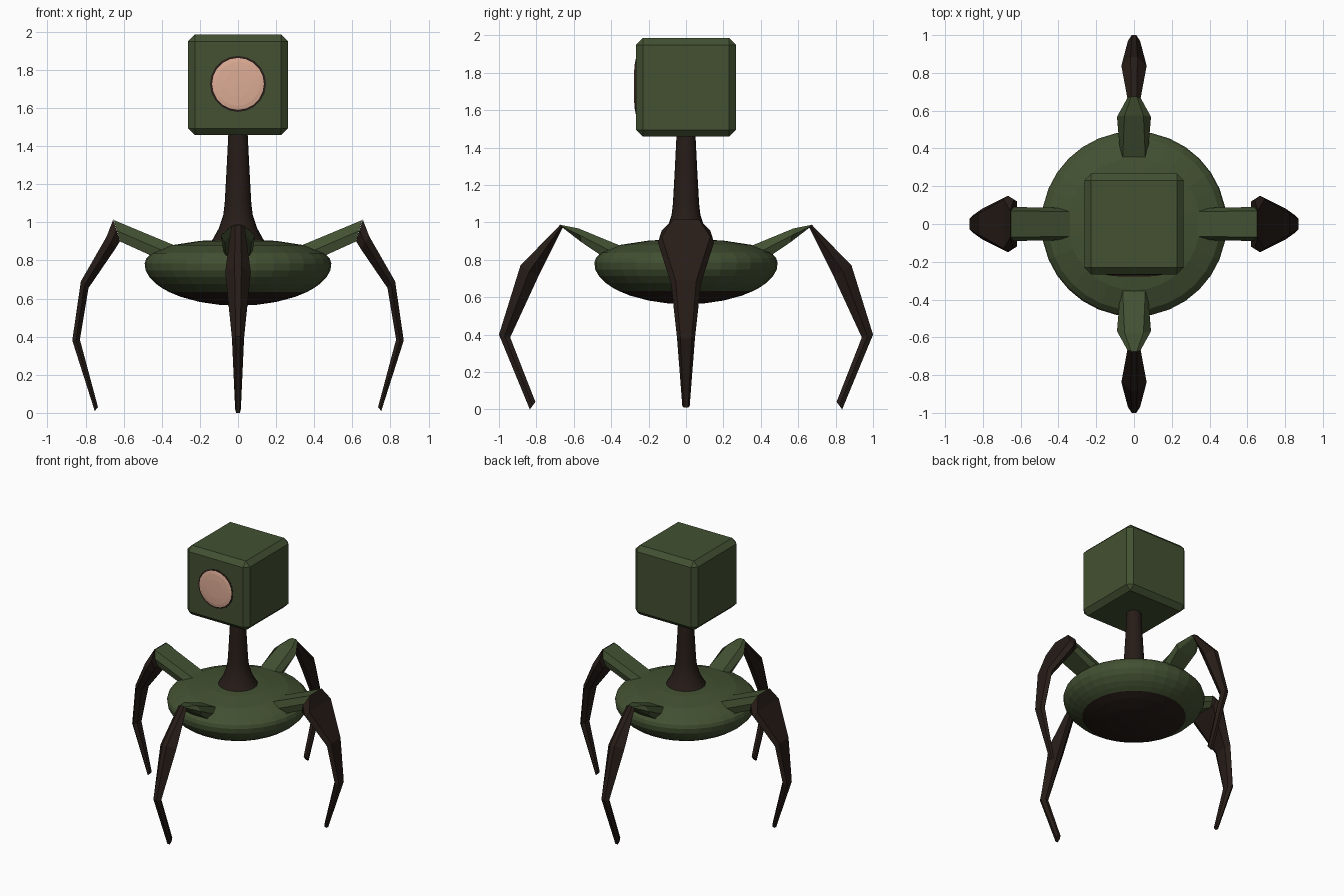
import bpy, bmesh, math
from mathutils import Matrix, Vector

if "Cube" in bpy.data.objects:
    bpy.data.objects.remove(bpy.data.objects["Cube"])


def material(name, rgb):
    m = bpy.data.materials.new(name)
    m.diffuse_color = (*rgb, 1)
    m.use_nodes = True
    m.node_tree.nodes["Principled BSDF"].inputs["Base Color"].default_value = m.diffuse_color
    return m


GREEN = material("green", (0.056, 0.082, 0.032))
BROWN = material("dark_brown", (0.020, 0.012, 0.009))
PEACH = material("peach", (0.72, 0.41, 0.30))


def finish(name, bm, mat):
    bmesh.ops.recalc_face_normals(bm, faces=bm.faces)
    me = bpy.data.meshes.new(name)
    bm.to_mesh(me)
    bm.free()
    me.materials.append(mat)
    ob = bpy.data.objects.new(name, me)
    bpy.context.collection.objects.link(ob)
    return ob


def skin(bm, rings):
    for a, b in zip(rings, rings[1:]):
        n = len(a)
        for i in range(n):
            bm.faces.new((a[i], a[(i + 1) % n], b[(i + 1) % n], b[i]))
    bm.faces.new(rings[0])
    bm.faces.new(rings[-1])


def lathe(name, profile, mat, sides=32):
    """Revolve (radius, z) points about the z axis, capped at both ends."""
    bm = bmesh.new()
    rings = [[bm.verts.new((r * math.cos(2 * math.pi * i / sides),
                            r * math.sin(2 * math.pi * i / sides), z))
              for i in range(sides)] for r, z in profile]
    skin(bm, rings)
    return finish(name, bm, mat)


def limb(name, sections, mat, angle):
    """Loft six-sided sections: (outer d, z), (inner d, z), (outer, mid, inner half widths)."""
    bm = bmesh.new()
    rings = []
    for (od, oz), (nd, nz), (wo, wm, wi) in sections:
        md, mz = (od + nd) / 2, (oz + nz) / 2
        pts = [(od, -wo, oz), (od, wo, oz), (md, wm, mz),
               (nd, wi, nz), (nd, -wi, nz), (md, -wm, mz)]
        rings.append([bm.verts.new(p) for p in pts])
    skin(bm, rings)
    bm.transform(Matrix.Rotation(angle, 4, 'Z'))
    return finish(name, bm, mat)


# Body: low dome on top, half ellipsoid below, dark underside
def bowl(r):
    return (r, 0.785 - 0.222 * math.sqrt(1 - (r / 0.492) ** 2))


lathe("body", [(0.05, 0.91), (0.2, 0.903), (0.35, 0.88), (0.455, 0.838), (0.482, 0.81),
               (0.49, 0.785)] + [bowl(r) for r in (0.485, 0.465, 0.43, 0.395, 0.36)], GREEN)
lathe("underside", [bowl(r) for r in (0.36, 0.3, 0.2, 0.1, 0.02)], BROWN)

# Flared neck
neck = lathe("neck", [(0.145, 0.89), (0.128, 0.92), (0.1, 0.97), (0.077, 1.04),
                      (0.07, 1.1), (0.06, 1.28), (0.05, 1.48)], BROWN, 24)
for p in neck.data.polygons:
    p.use_smooth = len(p.vertices) == 4

# Chamfered box head
bm = bmesh.new()
bmesh.ops.create_cube(bm, size=1)
bmesh.ops.scale(bm, vec=(0.526, 0.534, 0.527), verts=bm.verts)
bmesh.ops.bevel(bm, geom=bm.edges[:], offset=0.036, segments=1, affect='EDGES')
bmesh.ops.translate(bm, vec=(0, 0, 1.7215), verts=bm.verts)
finish("head", bm, GREEN)

# Domed eye with a thin dark rim, turned to face the front
for name, prof, mat in (
        ("eye_rim", [(0.147, -0.02), (0.147, 0.002), (0.135, 0.004)], BROWN),
        ("eye", [(0.136, -0.01), (0.136, 0.004), (0.115, 0.008), (0.07, 0.011), (0.01, 0.012)], PEACH)):
    ob = lathe(name, prof, mat, 20)
    ob.data.transform(Matrix.Translation((0, -0.267, 1.727)) @ Matrix.Rotation(math.pi / 2, 4, 'X'))

# Side legs: broad, shield-like shins
SIDE_HIP = [((0.34, 0.882), (0.40, 0.80), (0.065, 0.085, 0.07)),
            ((0.652, 1.012), (0.62, 0.90), (0.07, 0.09, 0.08))]
SIDE_SHIN = [((0.655, 1.015), (0.62, 0.90), (0.07, 0.13, 0.12)),
             ((0.69, 0.925), (0.645, 0.86), (0.13, 0.15, 0.10)),
             ((0.825, 0.69), (0.785, 0.655), (0.055, 0.08, 0.045)),
             ((0.87, 0.38), (0.83, 0.385), (0.03, 0.048, 0.025)),
             ((0.752, 0.01), (0.735, 0.03), (0.012, 0.02, 0.012))]

# Front and back legs: slim, pointed knees
LONG_HIP = [((0.35, 0.875), (0.42, 0.80), (0.06, 0.075, 0.06)),
            ((0.575, 0.968), (0.56, 0.895), (0.05, 0.09, 0.07)),
            ((0.675, 0.988), (0.66, 0.972), (0.015, 0.035, 0.015))]
LONG_SHIN = [((0.672, 0.988), (0.66, 0.972), (0.015, 0.035, 0.015)),
             ((0.885, 0.77), (0.79, 0.71), (0.018, 0.067, 0.018)),
             ((1.0, 0.40), (0.94, 0.385), (0.012, 0.032, 0.012)),
             ((0.835, 0.0), (0.805, 0.04), (0.01, 0.015, 0.01))]

for side, turn, hip, shin in (("right", 0, SIDE_HIP, SIDE_SHIN), ("back", 1, LONG_HIP, LONG_SHIN),
                              ("left", 2, SIDE_HIP, SIDE_SHIN), ("front", 3, LONG_HIP, LONG_SHIN)):
    limb(side + "_upper_leg", hip, GREEN, turn * math.pi / 2)
    limb(side + "_lower_leg", shin, BROWN, turn * math.pi / 2)
